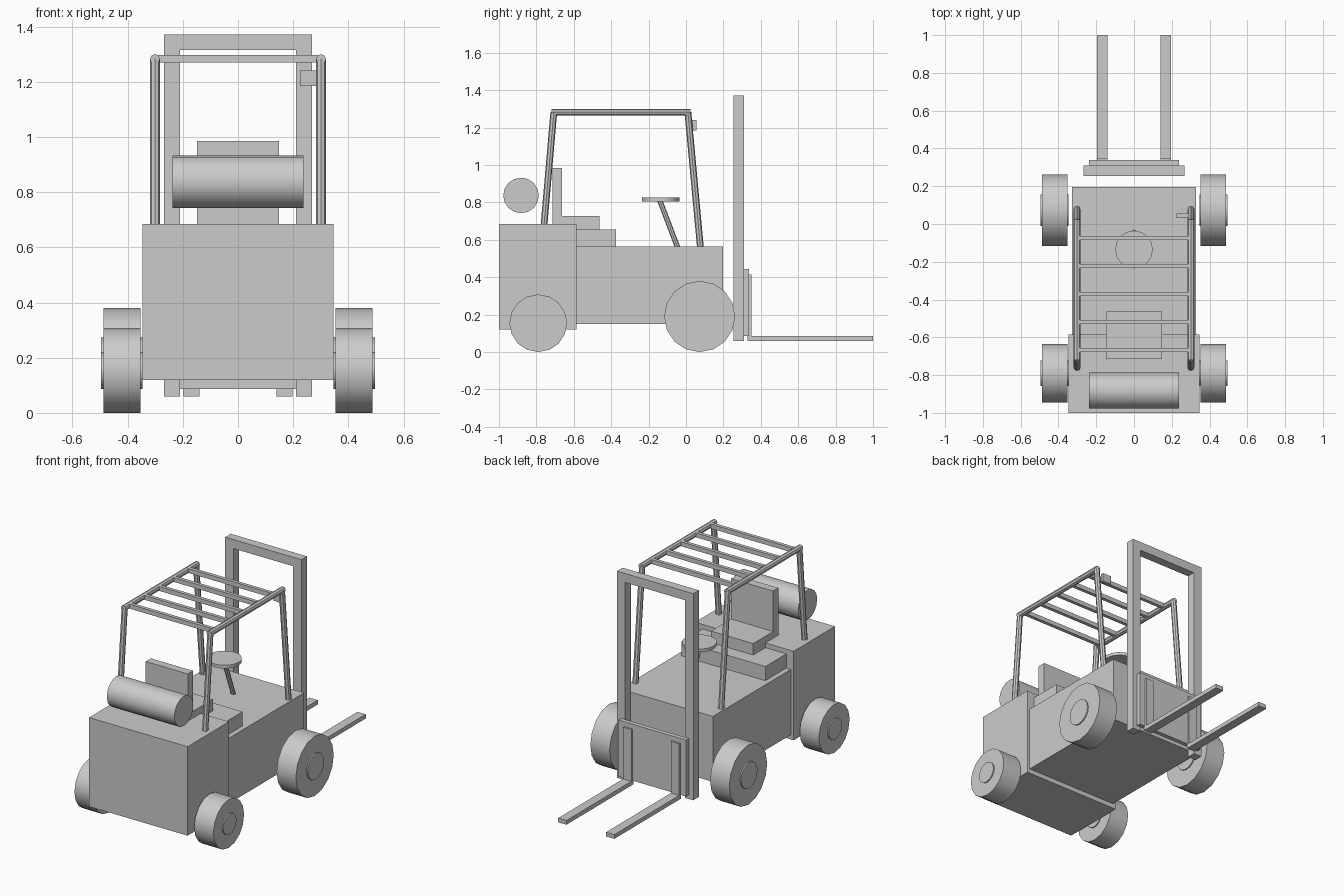
import bpy
from mathutils import Vector

if "Cube" in bpy.data.objects:
    bpy.data.objects.remove(bpy.data.objects["Cube"])


def box(name, x, y, z):
    """Box from (min, max) ranges."""
    lo, hi = Vector((x[0], y[0], z[0])), Vector((x[1], y[1], z[1]))
    bpy.ops.mesh.primitive_cube_add(size=1, location=(lo + hi) / 2)
    ob = bpy.context.object
    ob.name = name
    ob.scale = hi - lo
    bpy.ops.object.transform_apply(location=False, rotation=False, scale=True)
    return ob


def rod(name, a, b, r, sides, smooth=True):
    """Capped cylinder running from point a to point b."""
    a, b = Vector(a), Vector(b)
    bpy.ops.mesh.primitive_cylinder_add(vertices=sides, radius=r, depth=(b - a).length,
                                        location=(a + b) / 2)
    ob = bpy.context.object
    ob.name = name
    ob.rotation_euler = (b - a).to_track_quat('Z', 'Y').to_euler()
    if smooth:
        bpy.ops.object.shade_smooth_by_angle(angle=0.6)
    return ob


# Chassis and counterweight
box("chassis", (-0.327, 0.327), (-0.585, 0.197), (0.15, 0.565))
box("counterweight", (-0.346, 0.346), (-1.0, -0.585), (0.12, 0.685))

# Seat
box("seat_base", (-0.295, 0.295), (-0.585, -0.375), (0.565, 0.655))
box("seat_cushion", (-0.148, 0.148), (-0.715, -0.463), (0.655, 0.728))
box("seat_backrest", (-0.148, 0.148), (-0.715, -0.663), (0.728, 0.985))

# Gas tank
rod("gas_tank", (-0.237, -0.882, 0.837), (0.237, -0.882, 0.837), 0.095, 16)

# Steering
rod("steering_column", (0, -0.045, 0.56), (0, -0.14, 0.81), 0.014, 8)
rod("steering_wheel", (0, -0.135, 0.805), (0, -0.135, 0.825), 0.1, 16)

# Wheels and hubs
for side, s in (("left", -1), ("right", 1)):
    for end, y, r in (("front", 0.073, 0.19), ("rear", -0.79, 0.154)):
        rod(f"{end}_tire_{side}", (s * 0.353, y, r), (s * 0.488, y, r), r, 16)
        rod(f"{end}_hub_{side}", (s * 0.346, y, r), (s * 0.496, y, r), r * 0.435, 16)

# Overhead guard: posts and side rails
for side, s in (("left", -1), ("right", 1)):
    x = s * 0.301
    top_rear, top_front = (x, -0.707, 1.282), (x, 0.01, 1.282)
    rod(f"rear_post_{side}", (x, -0.759, 0.68), top_rear, 0.018, 8, False)
    rod(f"front_post_{side}", (x, 0.077, 0.56), top_front, 0.018, 8, False)
    rod(f"roof_rail_{side}", (x, -0.72, 1.282), (x, 0.023, 1.282), 0.018, 8, False)

# Roof slats
for i in range(5):
    y = -0.075 - 0.148 * i
    box(f"roof_slat_{i + 1}", (-0.29, 0.29), (y - 0.011, y + 0.011), (1.269, 1.297))

# Work lamp on the right front post
box("work_lamp", (0.225, 0.288), (0.033, 0.055), (1.185, 1.24))

# Mast
for side, s in (("left", -1), ("right", 1)):
    box(f"mast_upright_{side}", sorted((s * 0.21, s * 0.268)), (0.254, 0.31), (0.06, 1.372))
box("mast_crossbar", (-0.21, 0.21), (0.254, 0.31), (1.315, 1.372))

# Carriage and forks
box("carriage_plate", (-0.237, 0.237), (0.31, 0.338), (0.087, 0.445))
for side, s in (("left", -1), ("right", 1)):
    xr = sorted((s * 0.139, s * 0.197))
    box(f"fork_shank_{side}", xr, (0.338, 0.35), (0.087, 0.415))
    box(f"fork_blade_{side}", xr, (0.33, 1.0), (0.06, 0.087))
